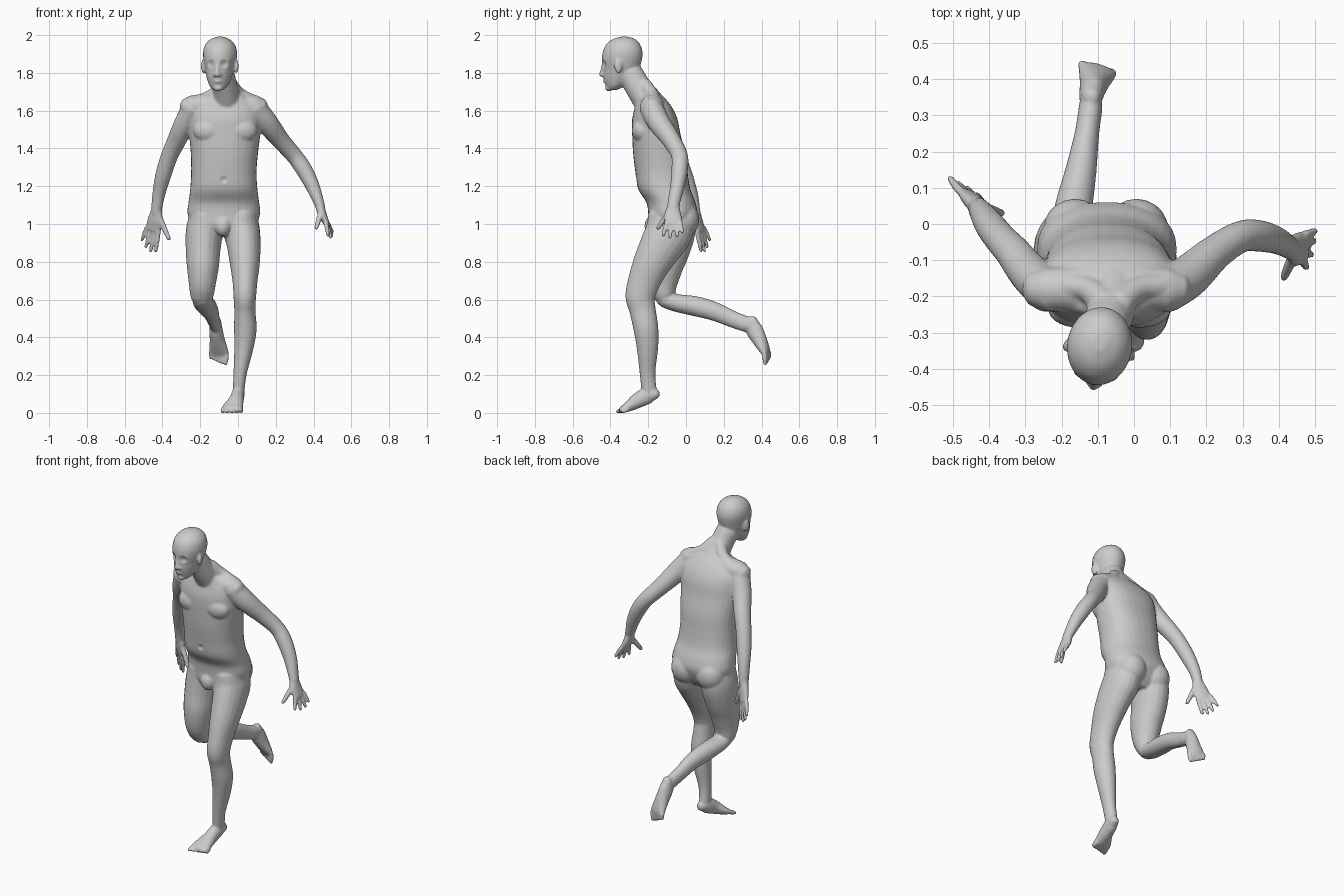
import bpy, bmesh, math
from mathutils import Vector, Matrix

bm = bmesh.new()
X, Y = Vector((1, 0, 0)), Vector((0, 1, 0))


def tube(stations, side=X, flat=False, dome=True, power=2.0, n=20, sub=4):
    """Smooth loft through (x, y, z, half width along side, half depth)."""
    P = [Vector(s if len(s) == 5 else (*s, s[3])) for s in stations]
    P = [2 * P[0] - P[1]] + P + [2 * P[-1] - P[-2]]
    path = []
    for a, b, c, d in zip(P, P[1:], P[2:], P[3:]):
        for k in range(sub):
            t = k / sub
            path.append(0.5 * (2 * b + (c - a) * t + (2 * a - 5 * b + 4 * c - d) * t * t
                               + (3 * b - a - 3 * c + d) * t ** 3))
    path.append(P[-2])
    pos = [Vector(p[:3]) for p in path]
    rings = []

    def ring(o, u, v, rw, rd):
        vs = []
        for i in range(n):
            c, s = math.cos(2 * math.pi * i / n), math.sin(2 * math.pi * i / n)
            c = math.copysign(abs(c) ** (2 / power), c)
            s = math.copysign(abs(s) ** (2 / power), s)
            vs.append(bm.verts.new(o + u * c * rw + v * s * rd))
        rings.append(vs)

    last = len(path) - 1
    for i, p in enumerate(path):
        t = (pos[min(i + 1, last)] - pos[max(i - 1, 0)]).normalized()
        if flat:
            t = Vector((0, 0, 1))
        u = (side - t * t.dot(side)).normalized()
        v = t.cross(u)
        cap = [(0, 1)]
        r = min(p[3], p[4])
        if dome and i == 0:
            cap = [(-.95, .3), (-.7, .7), (0, 1)]
        if dome and i == last:
            cap = [(0, 1), (.7, .7), (.95, .3)]
        for off, k in cap:
            ring(pos[i] + t * off * r, u, v, p[3] * k, p[4] * k)
    for a, b in zip(rings, rings[1:]):
        for i in range(n):
            j = (i + 1) % n
            bm.faces.new((a[i], a[j], b[j], b[i]))
    bm.faces.new(rings[0][::-1])
    bm.faces.new(rings[-1])


def blob(c, r, rot=0):
    m = Matrix.Translation(c) @ Matrix.Rotation(rot, 4, 'Z') @ Matrix.Diagonal((*r, 1))
    bmesh.ops.create_uvsphere(bm, u_segments=20, v_segments=14, radius=1, matrix=m)


def digits(roots, tips, r):
    """Fingers or toes, slightly tapered."""
    for a, b in zip(roots, tips):
        a, b = Vector(a), Vector(b)
        tube([(*a, r * 1.1), (*a.lerp(b, .5), r * 1.05), (*b, r * .85)], n=10, side=Vector((.7, .7, .1)))


def spread(a, b, n):
    return [Vector(a).lerp(Vector(b), i / (n - 1)) for i in range(n)]


# torso
tube([(-.08, -.08, .94, .10, .08), (-.075, -.08, .99, .165, .115), (-.075, -.07, 1.06, .192, .13),
      (-.075, -.08, 1.12, .187, .13), (-.075, -.115, 1.19, .178, .138), (-.075, -.13, 1.28, .173, .138),
      (-.072, -.142, 1.38, .178, .138), (-.07, -.157, 1.48, .188, .128), (-.068, -.165, 1.56, .19, .12),
      (-.067, -.172, 1.62, .18, .10), (-.065, -.185, 1.67, .13, .075), (-.065, -.2, 1.695, .08, .06)],
     flat=True, dome=False, power=2.3, n=32)
# shoulder girdle, chest, buttocks, groin
tube([(-.25, -.18, 1.625, .06), (-.065, -.18, 1.64, .07), (.10, -.18, 1.625, .06)], side=Y)
for s in (-1, 1):
    blob((-.068 + s * .085, -.235, 1.5), (.085, .052, .065))
    blob((-.078 + s * .085, -.015, 1.03), (.088, .085, .095))
    tube([(-.06 + s * .02, -.22, 1.74, .04), (-.06 + s * .07, -.18, 1.69, .035), (-.06 + s * .14, -.17, 1.655, .035)], side=Y)
blob((-.08, -.175, .995), (.045, .045, .055))
# neck
tube([(-.058, -.19, 1.64, .08, .08), (-.067, -.25, 1.725, .066, .07), (-.085, -.295, 1.8, .066, .068)])

# head, turned slightly
yaw = Vector((.99, -.15, 0))


def H(s, d, z):
    return (-.095 + .99 * s - .15 * d, -.34 - .15 * s - .99 * d, z)


tube([(-.105, -.388, 1.715, .026, .022), (-.103, -.375, 1.735, .047, .048), (-.1, -.356, 1.78, .066, .082),
      (-.097, -.345, 1.82, .075, .096), (-.095, -.34, 1.87, .086, .106), (-.095, -.336, 1.91, .09, .107),
      (-.095, -.333, 1.95, .081, .094), (-.095, -.329, 1.98, .056, .066), (-.095, -.327, 1.997, .02, .024)],
     side=yaw, flat=True, dome=False, n=28)
# nose, brow, lips, chin, ears
tube([(*H(0, .097, 1.865), .009), (*H(0, .102, 1.83), .01), (*H(0, .11, 1.797), .013)], n=10)
tube([(*H(-.05, .075, 1.873), .012), (*H(0, .094, 1.877), .013), (*H(.05, .075, 1.873), .012)], side=Vector((0, 0, 1)))
tube([(*H(-.02, .08, 1.76), .008), (*H(0, .09, 1.762), .011), (*H(.02, .08, 1.76), .008)], side=Vector((0, 0, 1)))
blob(H(0, .07, 1.725), (.025, .02, .017))
for s in (-1, 1):
    blob(H(s * .014, .1, 1.795), (.011, .012, .009))
    blob(H(s * .087, .005, 1.84), (.012, .022, .038), -.15 + s * .35)

# standing leg
tube([(.015, -.085, 1.06, .085, .115), (.02, -.088, .97, .096, .126), (.03, -.125, .9, .09, .117),
      (.036, -.18, .8, .08, .1), (.037, -.222, .7, .066, .086), (.036, -.242, .62, .06, .079),
      (.036, -.23, .55, .056, .07), (.039, -.212, .45, .06, .066), (.031, -.204, .35, .051, .057),
      (.012, -.204, .22, .036, .042), (.004, -.195, .13, .031, .04), (.003, -.185, .11, .03, .035)])
tube([(.008, -.167, .105, .029, .032), (.0, -.2, .1, .034, .046), (-.01, -.26, .068, .04, .04),
      (-.027, -.31, .036, .055, .026), (-.033, -.335, .025, .057, .018)])
digits(spread((-.075, -.33, .026), (.015, -.31, .026), 5), spread((-.083, -.362, .013), (.018, -.332, .013), 5), .0125)

# raised leg
tube([(-.17, -.075, 1.06, .085, .115), (-.178, -.072, .97, .098, .122), (-.185, -.092, .87, .092, .113),
      (-.186, -.115, .78, .085, .1), (-.189, -.123, .69, .072, .08), (-.19, -.115, .63, .063, .06),
      (-.188, -.108, .605, .055, .045)])
tube([(-.188, -.115, .605, .052, .042), (-.182, -.05, .587, .055, .047), (-.166, .05, .57, .052, .053),
      (-.146, .15, .543, .043, .05), (-.13, .25, .5, .034, .044), (-.12, .32, .475, .033, .042),
      (-.118, .345, .468, .03, .036)])
wide = Vector((1, -.28, 0))
tube([(-.117, .352, .49, .029, .03), (-.117, .36, .45, .034, .046), (-.11, .388, .395, .04, .04),
      (-.103, .416, .34, .052, .027), (-.1, .425, .315, .054, .018)], side=wide)
digits(spread((-.06, .415, .31), (-.142, .438, .325), 5), spread((-.066, .42, .265), (-.143, .44, .298), 5), .0125)

# left arm and hand
tube([(.085, -.185, 1.625, .062), (.15, -.145, 1.545, .06), (.225, -.078, 1.45, .049), (.295, -.035, 1.37, .044),
      (.345, -.033, 1.3, .044), (.393, -.045, 1.21, .038), (.43, -.065, 1.115, .027, .033), (.437, -.068, 1.09, .025, .033)])
tube([(.433, -.067, 1.1, .033, .024), (.447, -.07, 1.055, .045, .023), (.468, -.066, 1.01, .048, .017)], side=Y)
digits(spread((.466, -.104, 1.01), (.472, -.03, 1.015), 4),
       [(.477, -.12, .945), (.49, -.084, .936), (.498, -.047, .942), (.5, -.02, .963)], .0115)
digits([(.437, -.095, 1.06)], [(.414, -.147, .985)], .014)

# right arm and hand
tube([(-.235, -.185, 1.625, .062), (-.29, -.135, 1.52, .056), (-.333, -.08, 1.43, .049), (-.365, -.045, 1.36, .045),
      (-.397, -.005, 1.26, .042), (-.42, .03, 1.16, .034), (-.43, .045, 1.09, .029), (-.433, .05, 1.06, .027)])
palm = Vector((-.85, .5, 0))
tube([(-.431, .048, 1.075, .032, .024), (-.438, .057, 1.03, .043, .023), (-.45, .075, .975, .046, .017)], side=palm)
digits(spread((-.42, .058, .965), (-.484, .095, .985), 4),
       [(-.435, .08, .862), (-.462, .098, .863), (-.487, .112, .885), (-.508, .126, .922)], .0115)
digits([(-.41, .043, 1.03)], [(-.367, .03, .928)], .014)

# fuse everything into one smooth body
bmesh.ops.recalc_face_normals(bm, faces=bm.faces)
mesh = bpy.data.meshes.new("human_body")
bm.to_mesh(mesh)
bm.free()
body = bpy.data.objects.new("human_body", mesh)
bpy.context.collection.objects.link(body)
bpy.context.view_layer.objects.active = body
body.select_set(True)
rm = body.modifiers.new("fuse", 'REMESH')
rm.mode = 'VOXEL'
rm.voxel_size = .0065
rm.use_smooth_shade = True
sm = body.modifiers.new("soften", 'SMOOTH')
sm.factor = .5
sm.iterations = 5
for name in ("fuse", "soften"):
    bpy.ops.object.modifier_apply(modifier=name)

# eye sockets, navel: gentle dents
dents = [(Vector(H(s * .033, .09, 1.853)), .024, .011) for s in (-1, 1)] + [(Vector((-.075, -.262, 1.24)), .02, .008)]
for v in body.data.vertices:
    for c, r, depth in dents:
        d = (v.co - c).length
        if d < r:
            v.co.y += depth * (1 - (d / r) ** 2)
# stand on the ground
low = min(v.co.z for v in body.data.vertices)
for v in body.data.vertices:
    v.co.z -= low
bpy.ops.object.shade_smooth()
